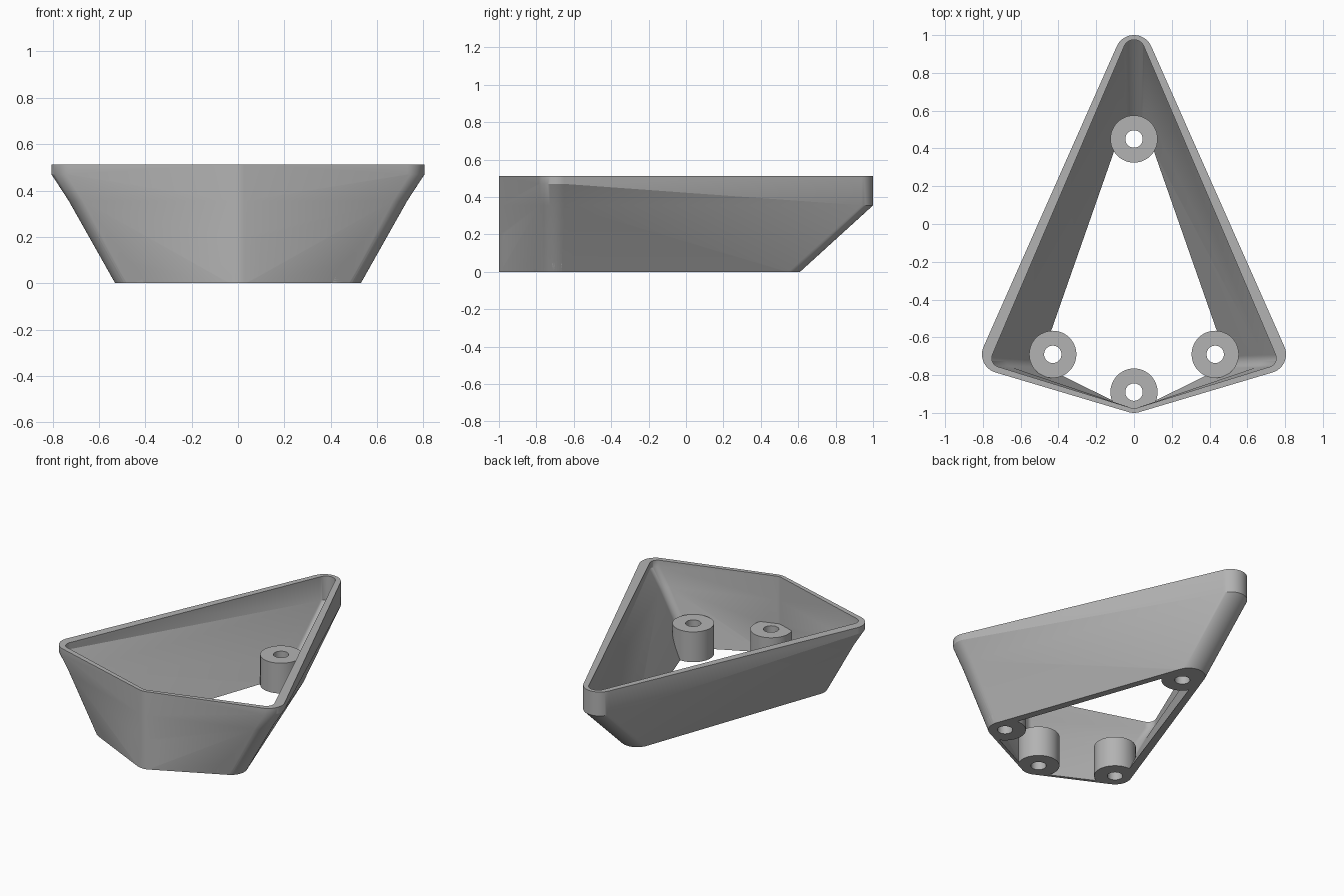
import bpy, bmesh, math

if "Cube" in bpy.data.objects:
    bpy.data.objects.remove(bpy.data.objects["Cube"])

grey = bpy.data.materials.new("light grey")
grey.diffuse_color = (0.45, 0.45, 0.45, 1)
grey.use_nodes = True
grey.node_tree.nodes["Principled BSDF"].inputs["Base Color"].default_value = grey.diffuse_color
MID = 0.355


def corner(x, y, r, z, n=48):
    """Circle of points for a rounded corner, mirrored when off centre."""
    return [(s * (x + r * math.cos(2 * math.pi * i / n)), y + r * math.sin(2 * math.pi * i / n), z)
            for s in ((1, -1) if x else (1,)) for i in range(n)]


def hull(points):
    bm = bmesh.new()
    for p in points:
        bm.verts.new(p)
    bmesh.ops.convex_hull(bm, input=bm.verts)
    # drop the shared cap at mid height so two hulls can be welded
    cap = [f for f in bm.faces if all(abs(v.co.z - MID) < 1e-5 for v in f.verts)]
    bmesh.ops.delete(bm, geom=cap, context='FACES')
    bmesh.ops.delete(bm, geom=[v for v in bm.verts if not v.link_faces], context='VERTS')
    return bm


def make(name, bm):
    bmesh.ops.recalc_face_normals(bm, faces=bm.faces)
    me = bpy.data.meshes.new(name)
    bm.to_mesh(me)
    bm.free()
    me.materials.append(grey)
    ob = bpy.data.objects.new(name, me)
    bpy.context.collection.objects.link(ob)
    return ob


def shell(name, low, mid, side, top):
    """Body with a lower flare and a steeper-lipped upper flare."""
    bm = hull(low + mid)
    up = hull(mid + side + top)
    tmp = bpy.data.meshes.new("tmp")
    up.to_mesh(tmp)
    up.free()
    bm.from_mesh(tmp)
    bpy.data.meshes.remove(tmp)
    bmesh.ops.remove_doubles(bm, verts=bm.verts, dist=1e-4)
    bmesh.ops.dissolve_limit(bm, angle_limit=0.002, verts=bm.verts, edges=bm.edges)
    bmesh.ops.triangulate(bm, faces=bm.faces)
    return make(name, bm)


def cylinder(name, x, y, r, z0, z1):
    bm = bmesh.new()
    bmesh.ops.create_cone(bm, cap_ends=True, segments=48, radius1=r, radius2=r, depth=z1 - z0)
    bmesh.ops.translate(bm, verts=bm.verts, vec=(x, y, (z0 + z1) / 2))
    return make(name, bm)


def cut(ob, tool, op):
    m = ob.modifiers.new(op.lower(), 'BOOLEAN')
    m.operation, m.object, m.solver = op, tool, 'EXACT'
    bpy.context.view_layer.objects.active = ob
    bpy.ops.object.modifier_apply(modifier=m.name)


def ring(side, back, front, z):
    return corner(*side, z) + corner(*back, z) + corner(*front, z)


# Outer body and the cavity that hollows it
R = 0.1
front = (0, -0.9, R)
housing = shell("housing",
                ring((0.43, -0.69, R), (0, 0.51, R), front, 0),
                ring((0.63, -0.69, R), (0, 0.9, R), front, MID),
                corner(0.705, -0.69, R, 0.47),
                ring((0.705, -0.69, R), (0, 0.9, R), front, 0.513))
in_front = (0, -0.926, 0.05)
cavity = shell("cavity_cutter",
               ring((0.42, -0.719, 0.05), (0, 0.48, 0.05), in_front, -0.0355),
               ring((0.63, -0.712, 0.05), (0, 0.915, 0.06), in_front, MID),
               corner(0.705, -0.71, 0.048, 0.47),
               ring((0.705, -0.71, 0.048), (0, 0.92, 0.055), in_front, 0.6))

# Screw bosses, trimmed to the outer body
spots = [(0, 0.45), (0, -0.89), (0.43, -0.69), (-0.43, -0.69)]
bosses = []
for x, y in spots:
    b = cylinder("screw_boss", x, y, 0.125, -0.05, 0.2)
    cut(b, housing, 'INTERSECT')
    bosses.append(b)

cut(housing, cavity, 'DIFFERENCE')
for b in bosses:
    cut(housing, b, 'UNION')

# Screw holes
helpers = bosses + [cavity]
for x, y in spots:
    h = cylinder("hole_cutter", x, y, 0.046, -0.1, 0.3)
    cut(housing, h, 'DIFFERENCE')
    helpers.append(h)
for h in helpers:
    bpy.data.objects.remove(h)

bpy.ops.object.select_all(action='DESELECT')
housing.select_set(True)
bpy.context.view_layer.objects.active = housing
bpy.ops.object.shade_smooth_by_angle(angle=math.radians(30))
